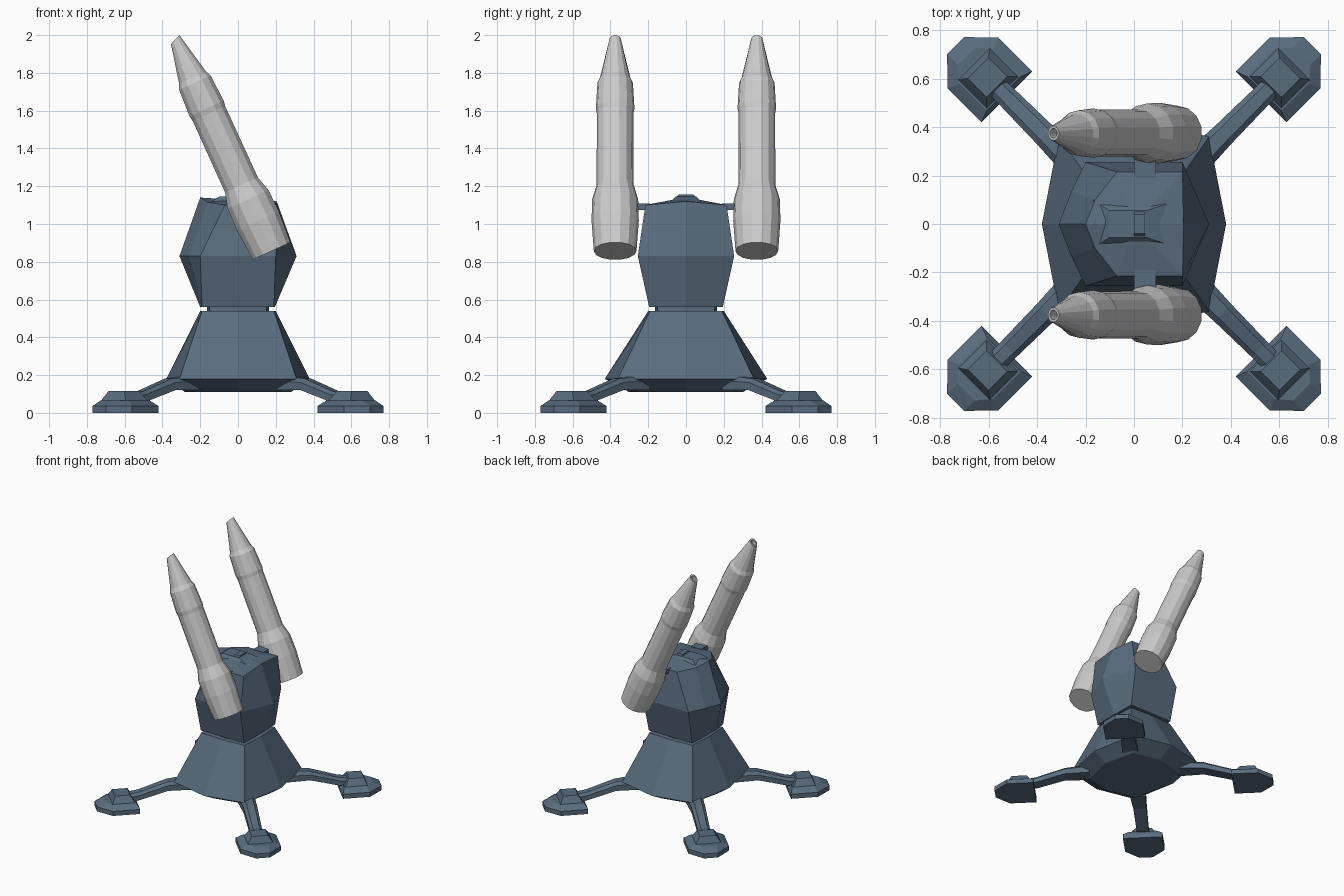
import bpy, bmesh, math
from mathutils import Vector

if "Cube" in bpy.data.objects:
    bpy.data.objects.remove(bpy.data.objects["Cube"])

blue = bpy.data.materials.new("slate_blue")
blue.diffuse_color = (0.10, 0.15, 0.21, 1)
blue.use_nodes = True
blue.node_tree.nodes["Principled BSDF"].inputs["Base Color"].default_value = blue.diffuse_color


def loft(name, rings, mat=None):
    """Skin equal-length rings of points and cap both ends."""
    bm = bmesh.new()
    vs = [[bm.verts.new(p) for p in r] for r in rings]
    n = len(vs[0])
    for a, b in zip(vs, vs[1:]):
        for i in range(n):
            j = (i + 1) % n
            bm.faces.new((a[i], a[j], b[j], b[i]))
    bm.faces.new(vs[0][::-1])
    bm.faces.new(vs[-1])
    bmesh.ops.recalc_face_normals(bm, faces=bm.faces)
    me = bpy.data.meshes.new(name)
    bm.to_mesh(me)
    bm.free()
    ob = bpy.data.objects.new(name, me)
    bpy.context.collection.objects.link(ob)
    if mat:
        me.materials.append(mat)
    return ob


def oct_ring(ex, cx, cy, ey, z):
    """Octagon from its x tip, corner and y tip."""
    return [(x, y, z) for x, y in ((ex, 0), (cx, cy), (0, ey), (-cx, cy),
                                   (-ex, 0), (-cx, -cy), (0, -ey), (cx, -cy))]


def mirror_ring(half):
    """Close a half ring (y >= 0, both ends on y = 0) by mirroring."""
    return half + [(x, -y, z) for x, y, z in half[-2:0:-1]]


def rect(x0, x1, w, z):
    return [(x0, -w, z), (x1, -w, z), (x1, w, z), (x0, w, z)]


# Pedestal and swivel neck
loft("pedestal", [oct_ring(.28, .22, .25, .30, .11),
                  oct_ring(.38, .31, .36, .43, .18),
                  oct_ring(.20, .19, .19, .20, .54)], blue)
loft("swivel_neck", [oct_ring(.165, .15, .15, .165, .53),
                     oct_ring(.165, .15, .15, .165, .57)], blue)

# Turret head
top = mirror_ring([(-.20, 0, 1.14), (-.16, .10, 1.115), (-.07, .215, 1.10),
                   (.20, .215, 1.10), (.205, 0, 1.12)])
loft("turret_head", [
    mirror_ring([(-.20, 0, .56), (-.20, .10, .56), (-.19, .195, .56),
                 (.19, .195, .56), (.195, 0, .56)]),
    mirror_ring([(-.31, 0, .83), (-.26, .13, .83), (-.20, .255, .83),
                 (.20, .255, .83), (.31, 0, .83)]),
    top, [(x * .3, y * .3, 1.13) for x, y, z in top]], blue)
loft("roof_ridge", [rect(-.17, .19, .10, 1.10), rect(-.10, .05, .055, 1.145)], blue)
loft("roof_latch", [rect(0, .045, .09, 1.10), rect(0, .045, .04, 1.155)], blue)

# Barrels: (distance along axis, radius), last two rings form the bore
axis = Vector((-.415, 0, .91)).normalized()
side = Vector((axis.z, 0, -axis.x))
profile = [(0, .113), (.175, .125), (.30, .122), (.385, .098), (.80, .097),
           (.83, .102), (.98, .094), (1.01, .080), (1.23, .031),
           (1.23, .020), (1.17, .018)]
for label, s in (("front", -1), ("back", 1)):
    base = Vector((.178, s * .375, .857))
    rings = []
    for d, r in profile:
        slant = .4 if d > 1.1 else 0
        ring = []
        for i in range(14):
            a = math.tau * (i + .5) / 14
            u = r * math.cos(a)
            ring.append(base + axis * (d + slant * u) + side * u
                        + Vector((0, r * math.sin(a), 0)))
        rings.append(ring)
    loft(label + "_barrel", rings)
    # Trunnion joining the head and the barrel
    loft(label + "_trunnion", [[(x, s * y, z) for x, y in
                                ((0, .19), (.09, .19), (.09, .30), (0, .30))]
                               for z in (1.075, 1.108)], blue)


def foot_ring(r0, r1, r2, w, tip, z):
    return [(r0, -w, z), (r1, -w, z), (r2, -tip, z), (r2, tip, z), (r1, w, z), (r0, w, z)]


def leg_ring(r, w, z0, z1):
    return [(r, -w, z0), (r, w, z0), (r, w, (z0 + z1) / 2 + .01), (r, w * .55, z1),
            (r, -w * .55, z1), (r, -w, (z0 + z1) / 2 + .01)]


# Four diagonal legs with stepped feet
for k in range(4):
    parts = [
        loft(f"foot_pad_{k + 1}", [foot_ring(.742, .94, 1.04, .148, .05, 0),
                                   foot_ring(.742, .94, 1.04, .148, .05, .036),
                                   foot_ring(.76, .92, .98, .10, .05, .065)], blue),
        loft(f"ankle_block_{k + 1}", [rect(.765, .935, .095, .06),
                                      rect(.80, .91, .06, .115)], blue),
        loft(f"leg_{k + 1}", [leg_ring(.33, .06, .12, .20), leg_ring(.52, .05, .12, .182),
                              leg_ring(.73, .045, .06, .115),
                              leg_ring(.83, .045, .045, .10)], blue)]
    for ob in parts:
        ob.rotation_euler.z = math.radians(45 + 90 * k)
